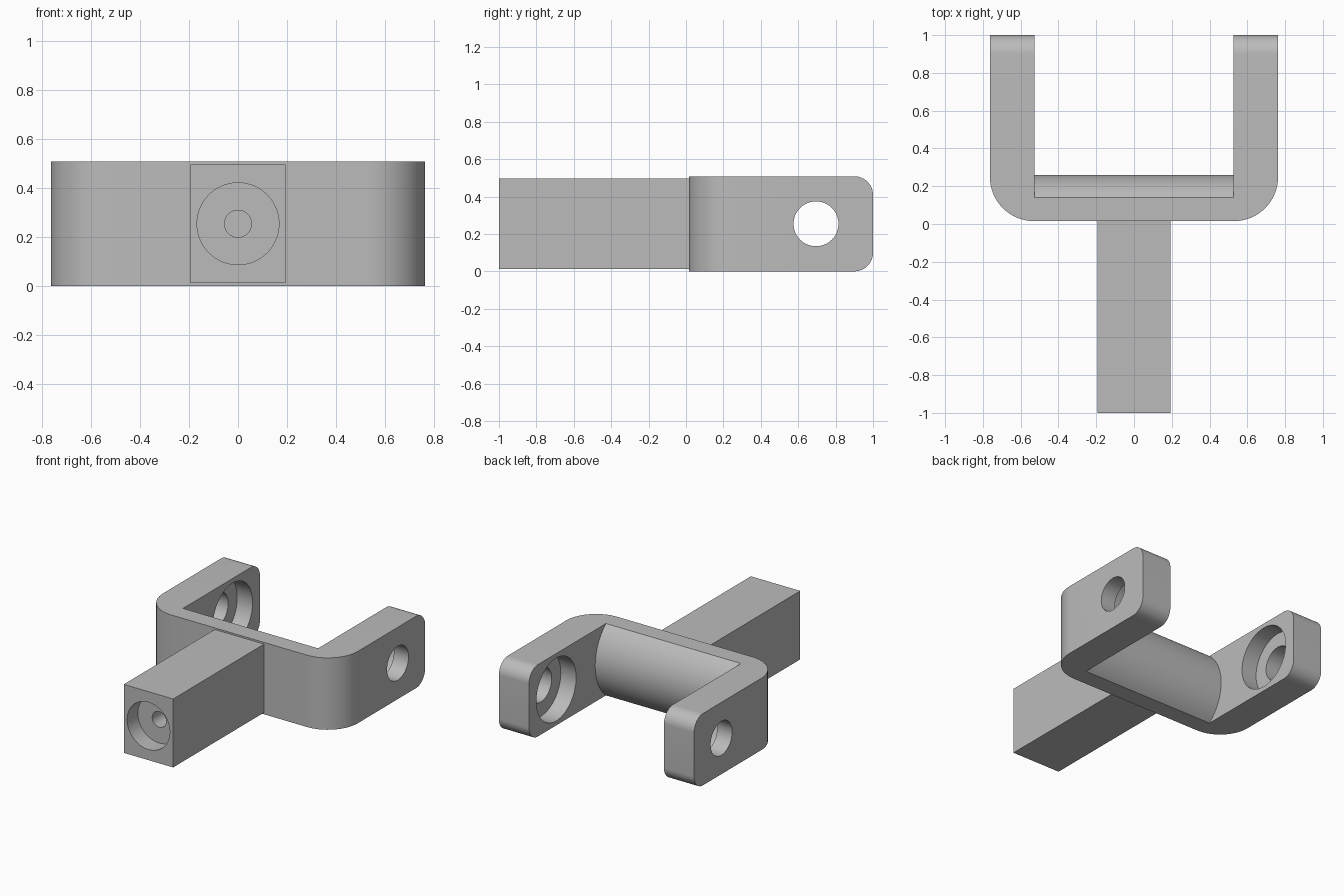
import bpy, bmesh, math
from mathutils import Vector, Matrix

if "Cube" in bpy.data.objects:
    bpy.data.objects.remove(bpy.data.objects["Cube"], do_unlink=True)

H, W, INNER = 0.508, 0.763, 0.528      # height, half width, half gap between arms
MID = H / 2
FRONT, BACK = 0.015, 1.0               # yoke front and back
PIN_Y = 0.695

grey = bpy.data.materials.new("plain grey")
grey.use_nodes = True
colour = (0.5, 0.5, 0.5, 1)
grey.diffuse_color = colour
grey.node_tree.nodes["Principled BSDF"].inputs["Base Color"].default_value = colour


def finish(name, bm):
    bmesh.ops.recalc_face_normals(bm, faces=bm.faces)
    mesh = bpy.data.meshes.new(name)
    bm.to_mesh(mesh)
    bm.free()
    mesh.materials.append(grey)
    ob = bpy.data.objects.new(name, mesh)
    bpy.context.collection.objects.link(ob)
    return ob


def prism(name, points, sweep):
    """Extrude a flat outline along a vector."""
    bm = bmesh.new()
    face = bm.faces.new([bm.verts.new(p) for p in points])
    new = bmesh.ops.extrude_face_region(bm, geom=[face])["geom"]
    bmesh.ops.translate(bm, vec=sweep, verts=[v for v in new if isinstance(v, bmesh.types.BMVert)])
    return finish(name, bm)


def drill(name, start, end, radius):
    """Cylinder between two points."""
    a, b = Vector(start), Vector(end)
    turn = (b - a).to_track_quat("Z", "Y").to_matrix().to_4x4()
    bm = bmesh.new()
    bmesh.ops.create_cone(bm, cap_ends=True, segments=64, radius1=radius, radius2=radius,
                          depth=(b - a).length, matrix=Matrix.Translation((a + b) / 2) @ turn)
    return finish(name, bm)


def arc(cx, cy, r, start, stop, steps=16):
    angles = [math.radians(start + (stop - start) * i / steps) for i in range(steps + 1)]
    return [(cx + r * math.cos(t), cy + r * math.sin(t)) for t in angles]


def combine(ob, tool, operation):
    """Apply a boolean and discard its tool."""
    tool.hide_render = True
    mod = ob.modifiers.new("shape", "BOOLEAN")
    mod.operation, mod.solver, mod.object = operation, "EXACT", tool
    bpy.ops.object.select_all(action="DESELECT")
    bpy.context.view_layer.objects.active = ob
    ob.select_set(True)
    bpy.ops.object.modifier_apply(modifier=mod.name)
    bpy.data.objects.remove(tool, do_unlink=True)


# Yoke: plan outline with large rounded front corners
R = W - INNER
plan = ([(-W, BACK)] + arc(-INNER, FRONT + R, R, 180, 270)
        + arc(INNER, FRONT + R, R, 270, 360) + [(W, BACK)])
yoke = prism("yoke", [(x, y, 0) for x, y in plan], (0, 0, H))

# Rounded arm tips
r = 0.1
side = ([(-0.2, -0.1), (0.5, -0.1), (0.5, 0)] + arc(BACK - r, r, r, -90, 0)
        + arc(BACK - r, H - r, r, 0, 90) + [(0.5, H), (0.5, H + 0.1), (-0.2, H + 0.1)])
combine(yoke, prism("side_limit", [(-1, y, z) for y, z in side], (2, 0, 0)), "INTERSECT")

# Gap between the arms, leaving a bulging back on the crossbar
edge, bulge = 0.14, 0.26
sag = bulge - edge
R = (MID ** 2 + sag ** 2) / (2 * sag)
half = math.degrees(math.asin(MID / R))
gap = ([(1.2, -0.1), (1.2, H + 0.1), (edge, H + 0.1)]
       + arc(bulge - R, MID, R, half, -half, 32) + [(edge, -0.1)])
combine(yoke, prism("gap", [(-INNER, y, z) for y, z in gap], (2 * INNER, 0, 0)), "DIFFERENCE")

# Pin holes with wide recesses on the inner faces
combine(yoke, drill("pin_hole", (-1, PIN_Y, MID), (1, PIN_Y, MID), 0.12), "DIFFERENCE")
recess = INNER + 0.12
combine(yoke, drill("pin_recess", (-recess, PIN_Y, MID), (recess, PIN_Y, MID), 0.222), "DIFFERENCE")

# Square stem with a recessed screw hole in its end
S = 0.193
square = [(-S, 0.012), (S, 0.012), (S, H - 0.012), (-S, H - 0.012)]
stem = prism("stem", [(x, -1, z) for x, z in square], (0, FRONT + 1, 0))
combine(stem, drill("stem_recess", (0, -1.1, MID), (0, -0.88, MID), 0.167), "DIFFERENCE")
combine(stem, drill("screw_hole", (0, -1.1, MID), (0, -0.3, MID), 0.055), "DIFFERENCE")

for ob in (yoke, stem):
    bpy.ops.object.select_all(action="DESELECT")
    bpy.context.view_layer.objects.active = ob
    ob.select_set(True)
    bpy.ops.object.shade_smooth_by_angle(angle=math.radians(30))
